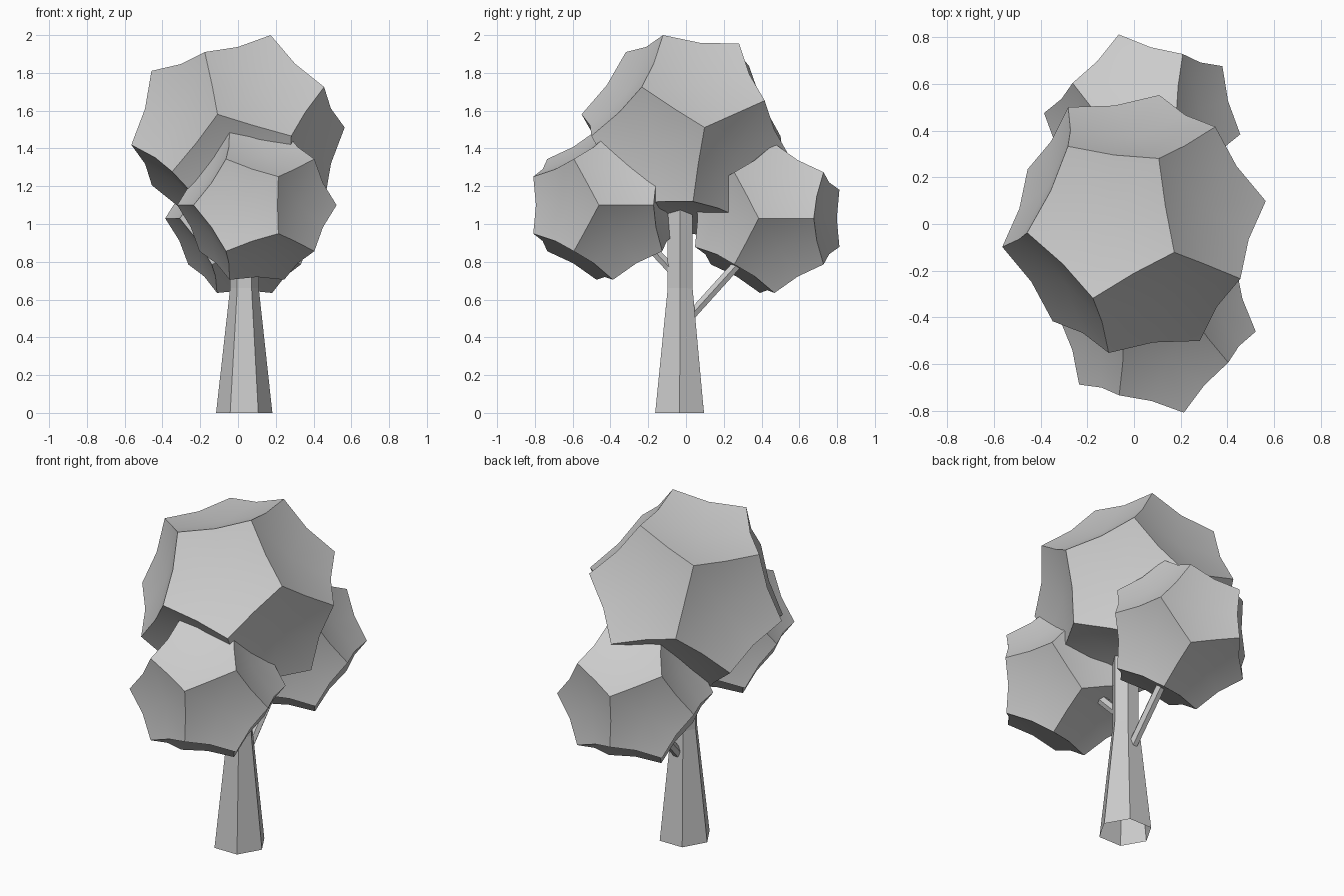
import bpy, bmesh, math
from mathutils import Vector

if "Cube" in bpy.data.objects:
    bpy.data.objects.remove(bpy.data.objects["Cube"])


def add_object(name, bm, smooth=False):
    bmesh.ops.recalc_face_normals(bm, faces=bm.faces)
    mesh = bpy.data.meshes.new(name)
    bm.to_mesh(mesh)
    bm.free()
    ob = bpy.data.objects.new(name, mesh)
    bpy.context.collection.objects.link(ob)
    if smooth:
        bpy.ops.object.select_all(action='DESELECT')
        ob.select_set(True)
        bpy.context.view_layer.objects.active = ob
        bpy.ops.object.shade_smooth_by_angle(angle=math.radians(35))
    return ob


def foliage(name, centre, radius, normal, corner):
    """Dodecahedron with dished faces; one face looks along normal, with a corner towards corner."""
    n = Vector(normal).normalized()
    u = Vector(corner)
    u = (u - n * u.dot(n)).normalized()
    w = n.cross(u)
    bm = bmesh.new()
    for k in range(5):
        a = math.radians(72 * k)
        d = u * math.cos(a) + w * math.sin(a)
        for height, ring in ((0.7947, 0.607), (0.1876, 0.9822)):
            p = (n * height + d * ring) * radius
            bm.verts.new(p)
            bm.verts.new(-p)
    bmesh.ops.convex_hull(bm, input=bm.verts)
    bmesh.ops.dissolve_limit(bm, angle_limit=math.radians(5), verts=bm.verts, edges=bm.edges)
    # pull edge middles and face centres inwards
    bmesh.ops.subdivide_edges(bm, edges=bm.edges[:], cuts=1)
    for v in bm.verts:
        if len(v.link_edges) == 2:
            v.co *= 0.963
    old = len(bm.verts)
    bmesh.ops.poke(bm, faces=bm.faces[:])
    bm.verts.ensure_lookup_table()
    for v in bm.verts[old:]:
        v.co = v.co.normalized() * radius * 0.7947 * 0.89
    bmesh.ops.translate(bm, verts=bm.verts, vec=centre)
    return add_object(name, bm, smooth=True)


def loft(name, rings, sides=6):
    """Open tube through (centre, radius) stations, facing along its length."""
    axis = (Vector(rings[-1][0]) - Vector(rings[0][0])).normalized()
    side = Vector((1, 0, 0))
    side = (side - axis * side.dot(axis)).normalized()
    other = axis.cross(side)
    bm = bmesh.new()
    loops = []
    for c, r in rings:
        loops.append([bm.verts.new(Vector(c) + r * (side * math.cos(t) + other * math.sin(t)))
                      for t in (2 * math.pi * k / sides for k in range(sides))])
    for lo, hi in zip(loops, loops[1:]):
        for k in range(sides):
            j = (k + 1) % sides
            bm.faces.new((lo[k], lo[j], hi[j], hi[k]))
    return add_object(name, bm)


# tapered hexagonal trunk, open underneath
loft("trunk", [((0.033, -0.034, 0), 0.149), ((0.034, -0.031, 0.66), 0.076),
               ((0.034, -0.031, 1.2), 0.076)])

# branches into the side clumps
loft("back_branch", [((0.033, -0.02, 0.465), 0.028), ((0.035, 0.36, 0.885), 0.028)])
loft("front_branch", [((0.04, -0.03, 0.71), 0.028), ((0.08, -0.33, 1.03), 0.028)])

# leaf clumps
foliage("top_foliage", (0, 0, 1.465), 0.575, (-0.28, 0.06, 0.96), (0.298, -0.148, 0.10))
for name, centre, turn in (("front_foliage", (0.10, -0.43, 1.10), 255),
                           ("back_foliage", (0.035, 0.43, 1.03), 73)):
    a = math.radians(turn)
    foliage(name, centre, 0.423, (math.cos(a), math.sin(a), 0), (math.sin(a), -math.cos(a), 0))
